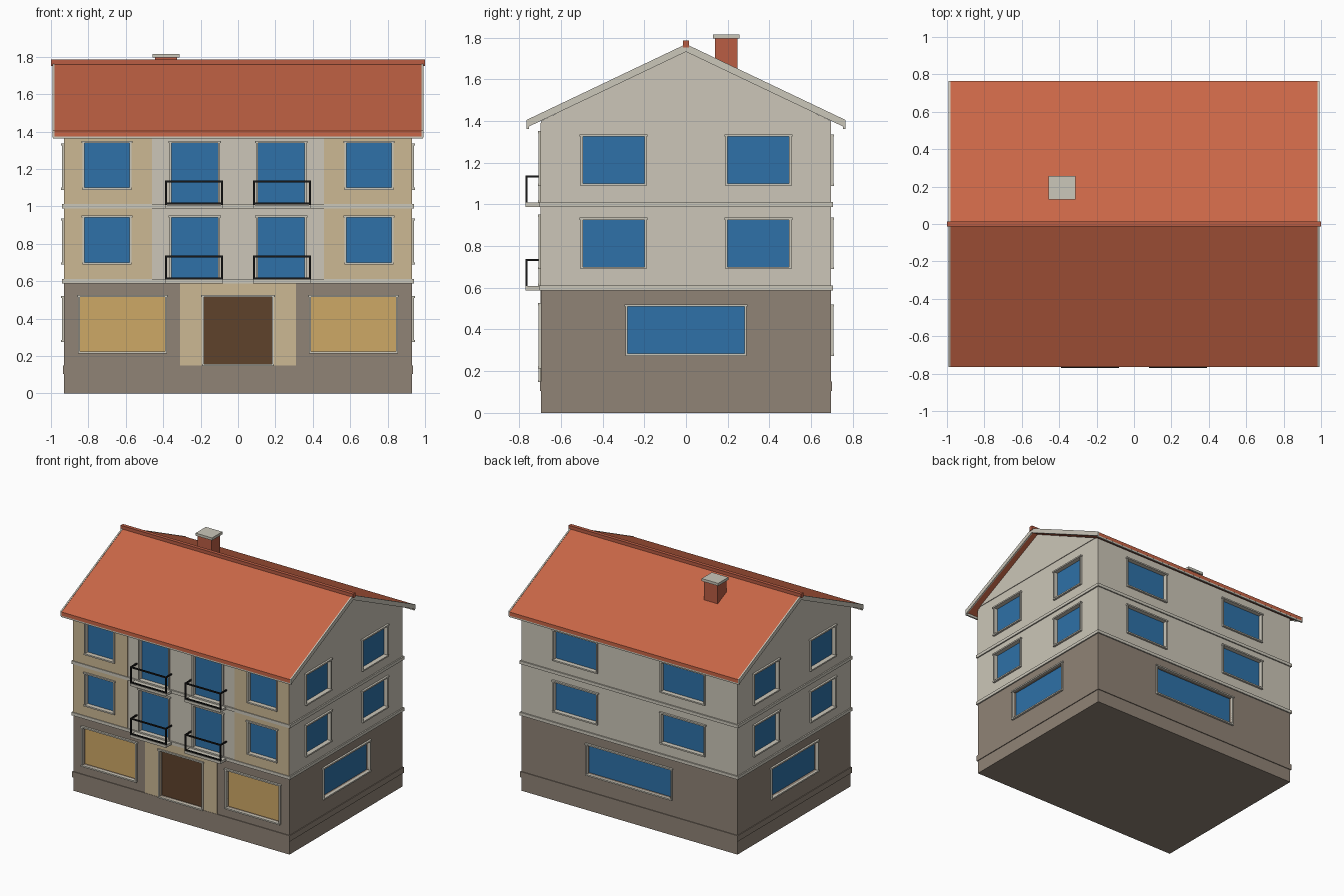
import bpy, bmesh
from mathutils import Matrix

cube = bpy.data.objects.get("Cube")
if cube:
    bpy.data.objects.remove(cube, do_unlink=True)


def material(name, *rgb):
    # sRGB bytes to linear colour
    lin = [((c / 255 + 0.055) / 1.055) ** 2.4 for c in rgb] + [1.0]
    m = bpy.data.materials.new(name)
    m.use_nodes = True
    m.diffuse_color = lin
    m.node_tree.nodes["Principled BSDF"].inputs["Base Color"].default_value = lin
    return m


cream = material("cream plaster", 204, 198, 184)
trim = material("pale trim", 203, 199, 186)
stone = material("brown stone", 144, 131, 118)
tan = material("tan plaster", 204, 184, 148)
glass = material("blue glass", 46, 113, 168)
amber = material("amber shop window", 206, 168, 102)
wood = material("dark door wood", 94, 66, 43)
tile = material("roof tile", 201, 102, 71)
brick = material("red brick", 186, 93, 68)
iron = material("black iron", 24, 24, 24)


def finish(name, bm, mat):
    bmesh.ops.recalc_face_normals(bm, faces=bm.faces)
    mesh = bpy.data.meshes.new(name)
    bm.to_mesh(mesh)
    bm.free()
    mesh.materials.append(mat)
    ob = bpy.data.objects.new(name, mesh)
    bpy.context.collection.objects.link(ob)
    return ob


def boxes(name, spans, mat, turn=None):
    """Boxes given as (x0, x1, y0, y1, z0, z1), optionally moved by a matrix."""
    bm = bmesh.new()
    for x0, x1, y0, y1, z0, z1 in spans:
        move = Matrix.Translation(((x0 + x1) / 2, (y0 + y1) / 2, (z0 + z1) / 2))
        size = Matrix.Diagonal((x1 - x0, y1 - y0, z1 - z0, 1))
        bmesh.ops.create_cube(bm, size=1, matrix=(turn or Matrix()) @ move @ size)
    return finish(name, bm, mat)


def prism(name, profile, x0, x1, mat):
    """A y-z profile extruded along x."""
    bm = bmesh.new()
    face = bm.faces.new([bm.verts.new((x0, y, z)) for y, z in profile])
    out = bmesh.ops.extrude_face_region(bm, geom=[face])
    verts = [v for v in out["geom"] if isinstance(v, bmesh.types.BMVert)]
    bmesh.ops.translate(bm, verts=verts, vec=(x1 - x0, 0, 0))
    return finish(name, bm, mat)


# Main dimensions
W, D = 0.93, 0.695            # half width and half depth of the walls
FLOOR1, FLOOR2, EAVE, PEAK = 0.60, 1.0, 1.40, 1.738

# Walls
lower_wall = boxes("lower_wall", [(-W, W, -D, D, 0, FLOOR1)], stone)
upper_wall = prism("upper_wall", [(-D, FLOOR1), (D, FLOOR1), (D, EAVE), (0, PEAK), (-D, EAVE)],
                   -W, W, cream)
boxes("plinth_band", [(-W - .006, W + .006, -D - .006, D + .006, .105, .15)], stone)
panels = boxes("tan_front_panels", [
    (-W, -.46, -D - .004, -D + .002, FLOOR1, EAVE - .01),
    (.46, W, -D - .004, -D + .002, FLOOR1, EAVE - .01),
    (-.31, .31, -D - .004, -D + .002, .15, FLOOR1)], tan)
for name, z in (("lower_cornice", FLOOR1), ("upper_cornice", FLOOR2)):
    boxes(name, [(-W - .01, W + .01, -D - .01, D + .01, z - .012, z + .012)], trim)
for side, s in (("right", 1), ("left", -1)):
    a, b = sorted((s * W, s * (W + .005)))
    prism(side + "_gable_panel", [(-.665, EAVE + .015), (.665, EAVE + .015), (0, PEAK)], a, b, cream)

# Openings: each facade is laid out facing -y, then turned into place
turns = {"front": (0, D), "right": (90, W), "back": (180, D), "left": (270, W)}
cuts = []


def opening(side, name, u0, u1, z0, z1, mat, sill=True):
    angle, dist = turns[side]
    turn = Matrix.Rotation(angle * 3.14159265 / 180, 4, "Z") @ Matrix.Translation((0, -dist, 0))
    cutter = boxes("cutter", [(u0, u1, -.05, .03, z0, z1)], mat, turn)
    cuts.append(cutter)
    boxes(name + "_pane", [(u0, u1, .02, .03, z0, z1)], mat, turn)
    f, out = .011, -.012
    frame = [(u0 - f, u0, out, .006, z0, z1), (u1, u1 + f, out, .006, z0, z1),
             (u0 - f - .005, u1 + f + .005, out - .004, .006, z1, z1 + f)]
    if sill:
        frame.append((u0 - f, u1 + f, out - .004, .006, z0 - f, z0))
    boxes(name + "_frame", frame, trim, turn)


for floor, z in (("first", .70), ("second", 1.10)):
    for hand, s in (("left", 1), ("right", -1)):
        def pair(side, label, a, b, lo, hi):
            u0, u1 = sorted((s * a, s * b))
            opening(side, f"{side}_{floor}_floor_{hand}_{label}", u0, u1, lo, hi, glass)
        pair("front", "window", .58, .82, z, z + .24)
        pair("front", "balcony_door", .108, .355, z - .08, z + .24)
        pair("back", "window", .28, .645, z, z + .225)
        pair("right", "window", .20, .495, z, z + .225)
        pair("left", "window", .20, .495, z, z + .225)
opening("front", "left_shop_window", .39, .845, .225, .515, amber)
opening("front", "right_shop_window", -.845, -.39, .225, .515, amber)
opening("front", "entrance_door", -.182, .182, .158, .515, wood)
opening("back", "back_ground_window", -.36, .36, .285, .51, glass)
for side in ("right", "left"):
    opening(side, side + "_ground_window", -.28, .28, .285, .51, glass)

# Cut the openings into the walls
bm = bmesh.new()
for c in cuts:
    bm.from_mesh(c.data)
    bpy.data.objects.remove(c, do_unlink=True)
cutter = finish("opening_cutter", bm, cream)
cutter.hide_render = True
cutter.hide_viewport = True
for wall in (lower_wall, upper_wall, panels):
    mod = wall.modifiers.new("openings", "BOOLEAN")
    mod.object = cutter
    mod.operation = "DIFFERENCE"
    mod.solver = "EXACT"
bpy.context.view_layer.update()
graph = bpy.context.evaluated_depsgraph_get()
cut_meshes = [(w, bpy.data.meshes.new_from_object(w.evaluated_get(graph)))
              for w in (lower_wall, upper_wall, panels)]
for wall, mesh in cut_meshes:
    wall.modifiers.clear()
    wall.data = mesh
    for extra in range(len(mesh.materials) - 1):
        mesh.materials.pop()
    for p in mesh.polygons:
        p.material_index = 0
bpy.data.objects.remove(cutter, do_unlink=True)

# Balconies
for floor, z in (("first", FLOOR1), ("second", FLOOR2)):
    for hand, x0, x1 in (("left", .08, .39), ("right", -.39, -.08)):
        front, t = -.77, .01
        boxes(f"{hand}_{floor}_balcony_slab", [(x0, x1, front, -D, z - .012, z + .008)], trim)
        rails = [(x0, x1, front, front + t, z + .01, z + .02),
                 (x0, x1, front, front + t, z + .128, z + .138)]
        for a in (x0, x1 - t):
            rails += [(a, a + t, front, front + t, z, z + .138),
                      (a, a + t, front, -D, z + .128, z + .138)]
        boxes(f"{hand}_{floor}_balcony_railing", rails, iron)

# Roof slopes, bargeboards, eaves boards and ridge
TOP, HALF, LOW = 1.766, .765, 1.402


def slope_profile(lift, drop):
    return [(-HALF, LOW + lift), (0, TOP + lift), (HALF, LOW + lift),
            (HALF, LOW - drop), (0, TOP - drop), (-HALF, LOW - drop)]


prism("roof", slope_profile(0, .028), -.982, .982, tile)
for side, a, b in (("right", .982, .993), ("left", -.993, -.982)):
    prism(side + "_bargeboard", slope_profile(.003, .034), a, b, trim)
for side, y in (("front", -.764), ("back", .752)):
    boxes(side + "_eaves_board", [(-.99, .99, y, y + .012, 1.362, 1.40)], trim)
boxes("ridge_cap", [(-1, 1, -.014, .014, 1.752, 1.785)], brick)

# Chimney
boxes("chimney_stack", [(-.445, -.325, .14, .246, 1.60, 1.797)], brick)
boxes("chimney_cap", [(-.456, -.314, .13, .256, 1.795, 1.815)], trim)
